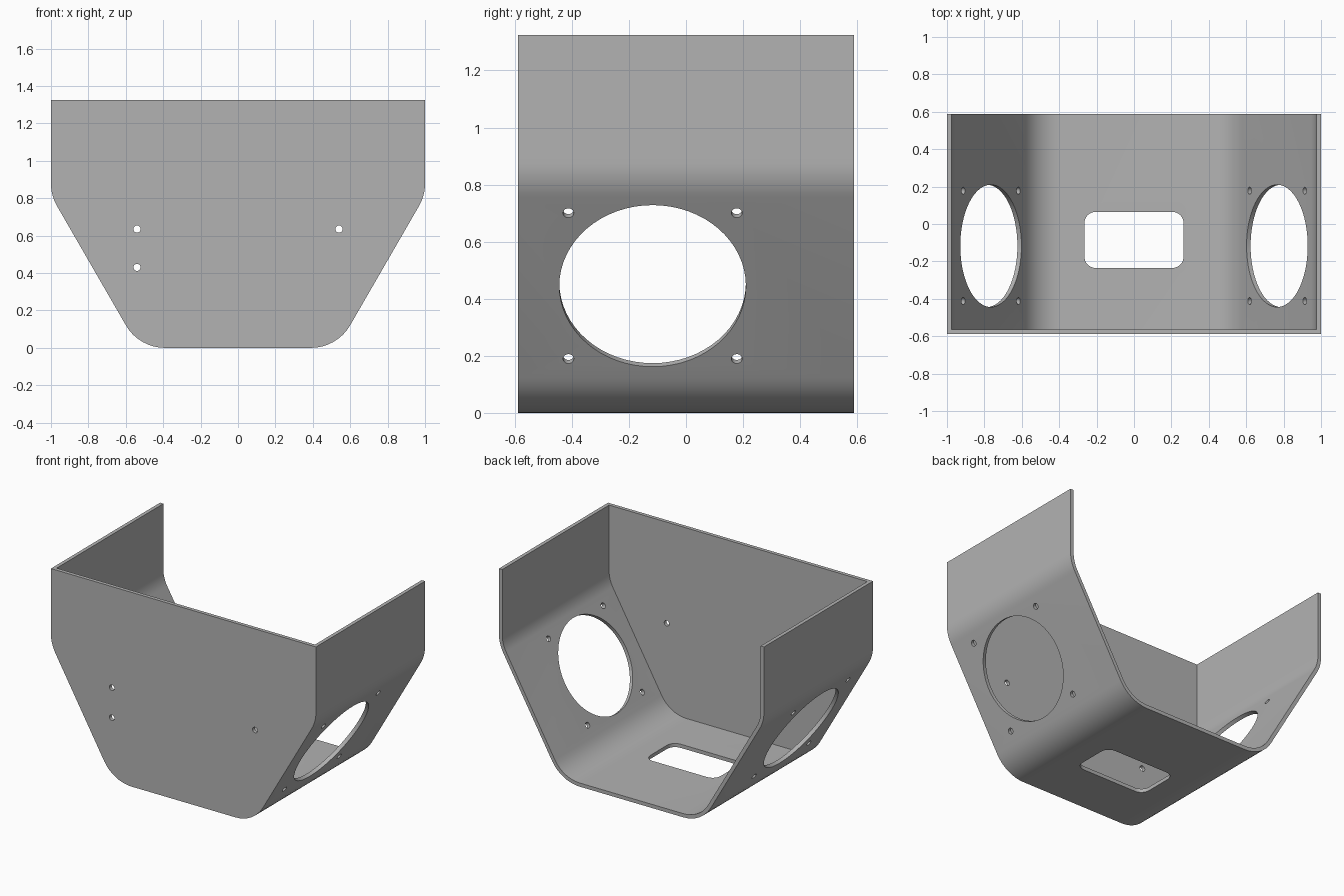
import bpy, bmesh, math
from mathutils import Matrix, Vector

if "Cube" in bpy.data.objects:
    bpy.data.objects.remove(bpy.data.objects["Cube"])

WALL = 0.025        # sheet thickness
HALF_Y = 0.588
TOP = 1.325
FLOOR_X = 0.53      # where the sloped side meets the floor plane
BEND = 0.24         # outer bend radius
SLOPE = math.radians(60)

grey = bpy.data.materials.new("plain grey")
grey.use_nodes = True
colour = (0.45, 0.45, 0.45, 1)
grey.diffuse_color = colour
grey.node_tree.nodes["Principled BSDF"].inputs["Base Color"].default_value = colour


def fillet(before, corner, after, radius, steps=8):
    """Points of an arc rounding one corner."""
    u, v = (before - corner).normalized(), (after - corner).normalized()
    half = u.angle(v) / 2
    centre = corner + (u + v).normalized() * radius / math.sin(half)
    start = corner + u * radius / math.tan(half) - centre
    end = corner + v * radius / math.tan(half) - centre
    sweep = start.angle(end)
    return [centre + (start * math.sin(sweep * (1 - i / steps))
                      + end * math.sin(sweep * i / steps)) / math.sin(sweep)
            for i in range(steps + 1)]


def housing_profile(inset, top):
    """Half outline with rounded bends, mirrored to a closed loop."""
    edge = FLOOR_X - inset / math.sin(SLOPE)
    upper = Vector((1 - inset, top))
    shoulder = Vector((1 - inset, (1 - inset - edge) * math.tan(SLOPE)))
    foot = Vector((edge + inset / math.tan(SLOPE), inset))
    middle = Vector((0, inset))
    half = ([upper] + fillet(upper, shoulder, foot, BEND - inset)
            + fillet(shoulder, foot, middle, BEND - inset))
    return half + [Vector((-p.x, p.y)) for p in reversed(half)]


def circle(radius, steps):
    return [Vector((radius * math.cos(i * math.tau / steps),
                    radius * math.sin(i * math.tau / steps))) for i in range(steps)]


def prism(name, points, depth, matrix):
    """Outline in local XY, extruded evenly along local Z."""
    bm = bmesh.new()
    base = bm.faces.new([bm.verts.new((p.x, p.y, -depth / 2)) for p in points])
    out = bmesh.ops.extrude_face_region(bm, geom=[base])["geom"]
    bmesh.ops.translate(bm, vec=(0, 0, depth),
                        verts=[g for g in out if isinstance(g, bmesh.types.BMVert)])
    bmesh.ops.recalc_face_normals(bm, faces=bm.faces)
    bm.transform(matrix)
    mesh = bpy.data.meshes.new(name)
    bm.to_mesh(mesh)
    bm.free()
    mesh.materials.append(grey)
    obj = bpy.data.objects.new(name, mesh)
    bpy.context.collection.objects.link(obj)
    return obj


# Outer body and the cavity open at the back and top
upright = Matrix.Rotation(math.pi / 2, 4, 'X')
body = prism("bent_housing", housing_profile(0, TOP), 2 * HALF_Y, upright)
cutters = [prism("cavity_cutter", housing_profile(WALL, TOP + 0.1), 2 * HALF_Y,
                 Matrix.Translation((0, WALL, 0)) @ upright)]

# Round opening and four screw holes in each sloped side
for side in (-1, 1):
    z = 0.445
    place = (Matrix.Translation((side * (FLOOR_X + z / math.tan(SLOPE)), -0.117, z))
             @ Matrix.Rotation(side * math.radians(120), 4, 'Y'))
    cutters.append(prism("side_opening_cutter", circle(0.327, 64), 0.2, place))
    for a in (-0.295, 0.295):
        for b in (-0.295, 0.295):
            cutters.append(prism("side_screw_cutter", circle(0.019, 20), 0.12,
                                 place @ Matrix.Translation((a, b, 0))))

# Screw holes in the front plate
for x, z in ((-0.54, 0.635), (-0.54, 0.43), (0.54, 0.635)):
    cutters.append(prism("front_screw_cutter", circle(0.019, 20), 0.12,
                         Matrix.Translation((x, -HALF_Y, z)) @ upright))

# Rounded rectangular opening in the floor
corners = [Vector(c) for c in ((-0.265, -0.15), (0.265, -0.15), (0.265, 0.15), (-0.265, 0.15))]
slot = []
for i, corner in enumerate(corners):
    slot += fillet(corners[i - 1], corner, corners[(i + 1) % 4], 0.06)
cutters.append(prism("floor_opening_cutter", slot, 0.12, Matrix.Translation((0, -0.085, 0))))

# Apply the cuts
bpy.ops.object.select_all(action='DESELECT')
bpy.context.view_layer.objects.active = body
body.select_set(True)
for cutter in cutters:
    cutter.hide_render = True
    cut = body.modifiers.new("cut", 'BOOLEAN')
    cut.operation = 'DIFFERENCE'
    cut.solver = 'EXACT'
    cut.object = cutter
    bpy.ops.object.modifier_apply(modifier=cut.name)
    bpy.data.objects.remove(cutter)
bpy.ops.object.shade_smooth_by_angle(angle=math.radians(30))
